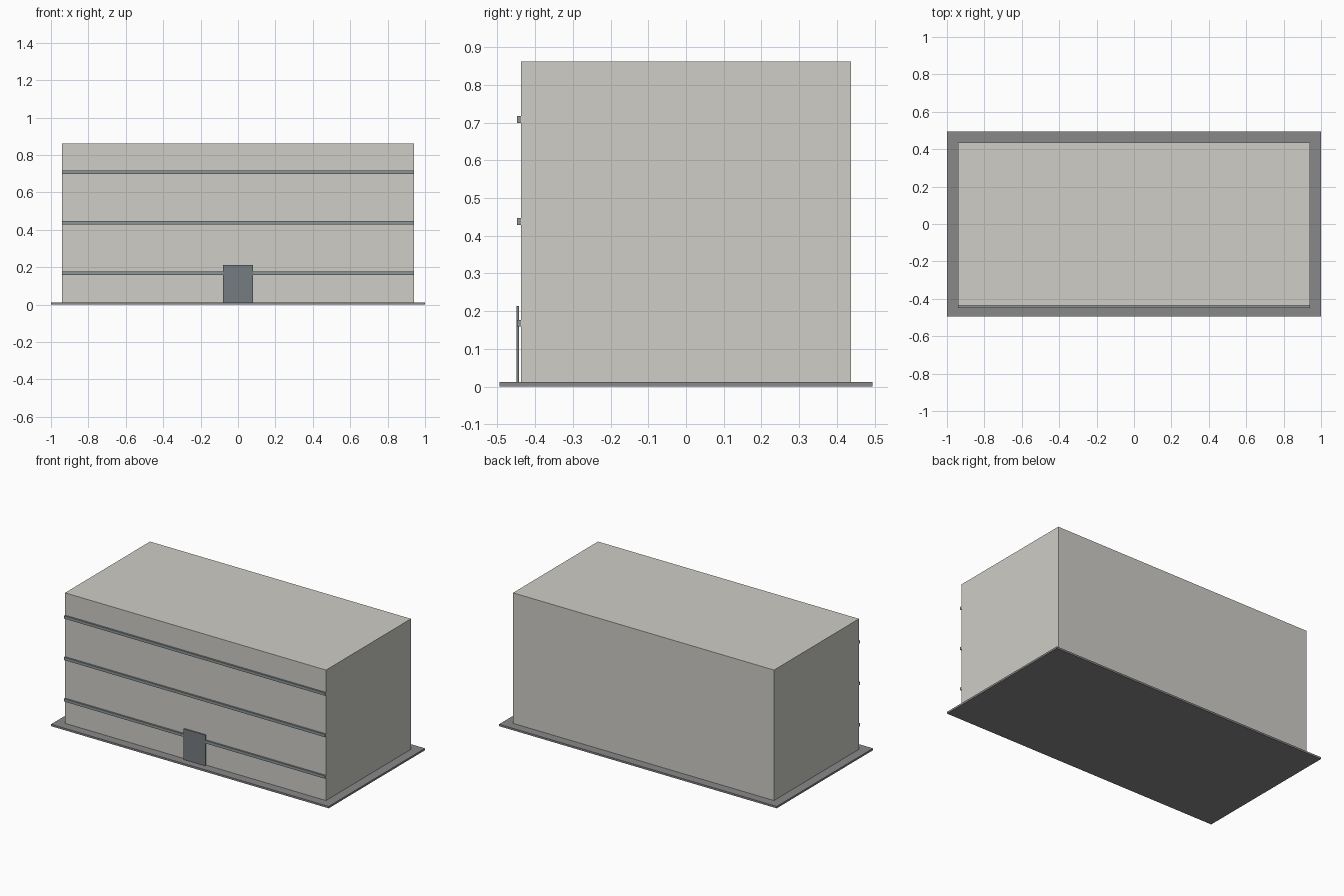
import bpy

if "Cube" in bpy.data.objects:
    bpy.data.objects.remove(bpy.data.objects["Cube"])


def material(name, rgb):
    m = bpy.data.materials.new(name)
    m.diffuse_color = (*rgb, 1)
    m.use_nodes = True
    m.node_tree.nodes["Principled BSDF"].inputs["Base Color"].default_value = m.diffuse_color
    return m


def box(name, x, y, z, mat):
    """Box spanning the (min, max) pairs x, y and z."""
    spans = (x, y, z)
    bpy.ops.mesh.primitive_cube_add(size=1, location=[(a + b) / 2 for a, b in spans])
    ob = bpy.context.object
    ob.name = name
    ob.scale = [b - a for a, b in spans]
    bpy.ops.object.transform_apply(location=False, rotation=False, scale=True)
    ob.data.materials.append(mat)
    return ob


concrete = material("concrete", (0.62, 0.61, 0.57))
paving = material("paving", (0.25, 0.25, 0.25))
glass = material("window_glass", (0.27, 0.30, 0.31))
door_mat = material("door_grey", (0.18, 0.20, 0.22))

# Ground slab and main block
box("base_slab", (-1, 1), (-0.495, 0.495), (0, 0.0125), paving)
box("building_block", (-0.94, 0.94), (-0.437, 0.437), (0.0125, 0.862), concrete)

# Window bands across the front, one per floor
for i in range(3):
    z = 0.168 + 0.27 * i
    box(f"window_band_{i + 1}", (-0.94, 0.94), (-0.4485, -0.437), (z - 0.009, z + 0.009), glass)

# Entrance door, standing just proud of the bands
box("entrance_door", (-0.079, 0.079), (-0.4495, -0.443), (0.0125, 0.213), door_mat)
